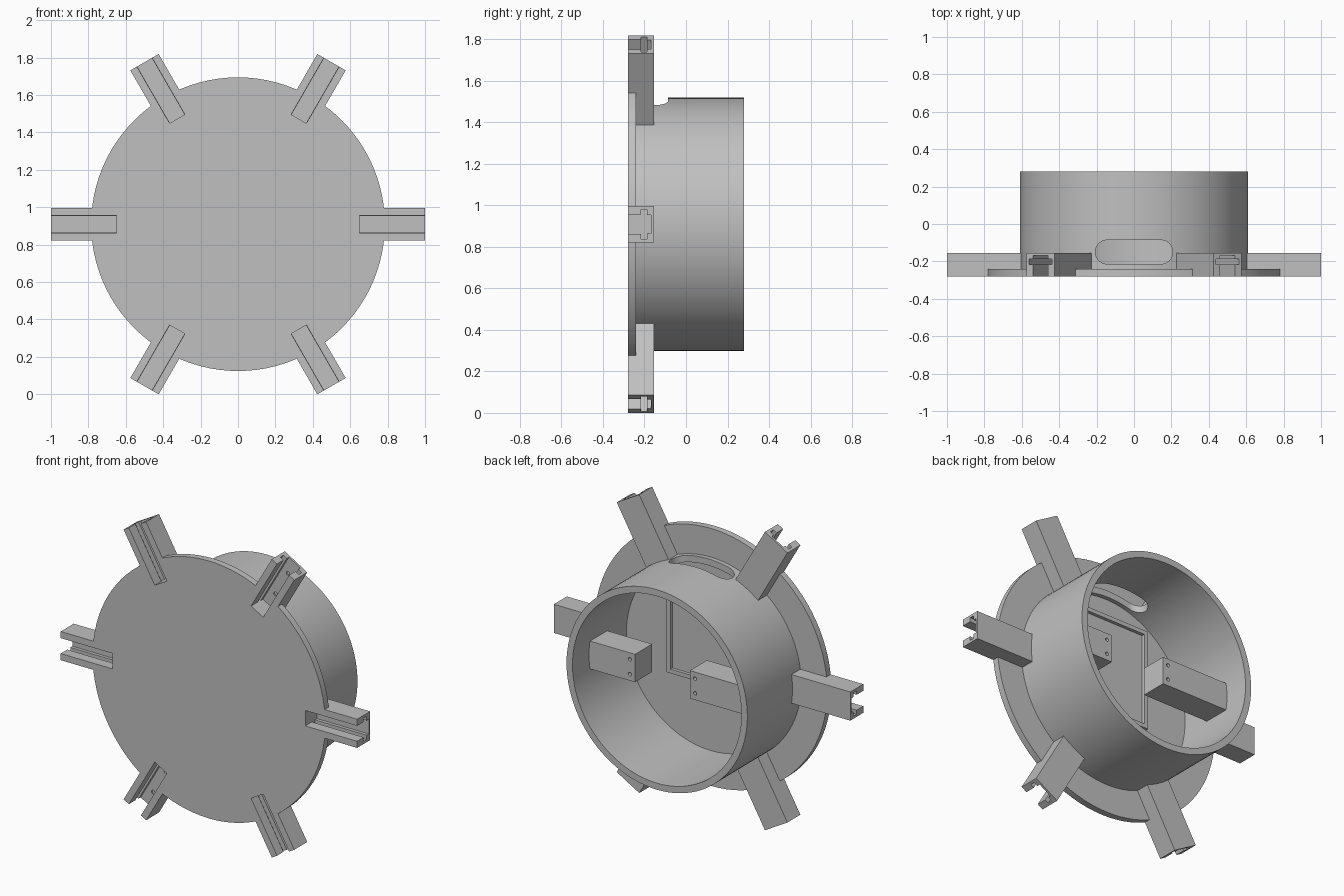
import bpy, bmesh, math
from mathutils import Matrix, Vector

cube = bpy.data.objects.get("Cube")
if cube:
    bpy.data.objects.remove(cube, do_unlink=True)

CZ = 0.909                      # height of the hub axis
FRONT, PLATE_BACK, ARM_BACK, RIM = -0.28, -0.24, -0.155, 0.28
PLATE_R, HUB_R, BORE_R = 0.785, 0.61, 0.57
ARM_IN, ARM_OUT, ARM_HALF = 0.65, 1.0, 0.0875
SIDES = 96

grey = bpy.data.materials.new("plain grey")
grey.use_nodes = True
grey.diffuse_color = (0.53, 0.53, 0.53, 1)
grey.node_tree.nodes["Principled BSDF"].inputs["Base Color"].default_value = grey.diffuse_color


def prism(name, points, offset):
    """Extrude a closed outline by an offset vector."""
    bm = bmesh.new()
    face = bm.faces.new([bm.verts.new(p) for p in points])
    new = bmesh.ops.extrude_face_region(bm, geom=[face])["geom"]
    verts = [v for v in new if isinstance(v, bmesh.types.BMVert)]
    bmesh.ops.translate(bm, verts=verts, vec=Vector(offset))
    bmesh.ops.recalc_face_normals(bm, faces=bm.faces)
    mesh = bpy.data.meshes.new(name)
    bm.to_mesh(mesh)
    bm.free()
    mesh.materials.append(grey)
    ob = bpy.data.objects.new(name, mesh)
    bpy.context.collection.objects.link(ob)
    return ob


def box(name, x0, x1, y0, y1, z0, z1):
    return prism(name, [(x0, y0, z0), (x1, y0, z0), (x1, y0, z1), (x0, y0, z1)], (0, y1 - y0, 0))


def disc(name, r, y0, y1, x=0, n=SIDES):
    ring = [(x + r * math.cos(2 * math.pi * i / n), y0, r * math.sin(2 * math.pi * i / n))
            for i in range(n)]
    return prism(name, ring, (0, y1 - y0, 0))


def activate(ob):
    bpy.ops.object.select_all(action='DESELECT')
    ob.select_set(True)
    bpy.context.view_layer.objects.active = ob


def cut(ob, cutter):
    mod = ob.modifiers.new("cut", 'BOOLEAN')
    mod.operation, mod.solver, mod.object = 'DIFFERENCE', 'EXACT', cutter
    activate(ob)
    bpy.ops.object.modifier_apply(modifier=mod.name)
    bpy.data.objects.remove(cutter, do_unlink=True)


def smooth(ob):
    activate(ob)
    bpy.ops.object.shade_smooth_by_angle(angle=math.radians(30))


def turn(ob, angle):
    ob.data.transform(Matrix.Rotation(-angle, 4, 'Y'))


angles = [math.radians(60 * i) for i in range(6)]
parts = []

# Round front plate, notched where the arms enter
plate = disc("front_plate", PLATE_R, FRONT, PLATE_BACK)
for a in angles:
    notch = box("notch", ARM_IN, ARM_OUT, FRONT - 0.1, PLATE_BACK + 0.1, -ARM_HALF, ARM_HALF)
    turn(notch, a)
    cut(plate, notch)
parts.append(plate)

# Open tube behind the plate
hub = disc("hub_tube", HUB_R, PLATE_BACK, RIM)
cut(hub, disc("bore", BORE_R, PLATE_BACK - 0.1, RIM + 0.1))

# Rounded slot through the top of the tube
R, HALF, MID = 0.064, 0.143, -0.15
outline = []
for i in range(34):
    side = 1 if i < 17 else -1
    t = math.pi * ((i % 17) / 16 - 0.5) + (0 if side > 0 else math.pi)
    outline.append((side * HALF + R * math.cos(t), MID + R * math.sin(t), 0.3))
cut(hub, prism("slot", outline, (0, 0, 0.5)))
parts.append(hub)

# Six arms with a stepped channel open to the front and the outer end
steps = [(FRONT, ARM_HALF), (FRONT, 0.047), (-0.217, 0.047), (-0.217, 0.072),
         (-0.188, 0.072), (-0.188, 0.045), (-0.168, 0.045)]
profile = [(ARM_BACK, ARM_HALF)] + steps
profile += [(y, -z) for y, z in reversed(profile)]
for i, a in enumerate(angles):
    arm = prism(f"arm_{i + 1}", [(ARM_IN, y, z) for y, z in profile], (ARM_OUT - ARM_IN, 0, 0))
    for x in (0.74, 0.91):
        cut(arm, disc("screw_hole", 0.012, -0.2, -0.16, x, 12))
    root = box(f"arm_root_{i + 1}", BORE_R + 0.02, ARM_IN, PLATE_BACK, ARM_BACK,
               -ARM_HALF, ARM_HALF)
    for ob in (arm, root):
        turn(ob, a)
        parts.append(ob)

# Two blocks reaching inward from the tube wall, each with two screw holes
for name, side, inner in (("left_block", 1, 0.26), ("right_block", -1, 0.11)):
    x0, x1 = sorted((side * inner, side * 0.585))
    block = box(name, x0, x1, -0.045, 0.12, -0.085, 0.085)
    for z in (-0.045, 0.045):
        hole = disc("screw_hole", 0.011, 0.08, 0.2, side * (inner + 0.035), 16)
        hole.data.transform(Matrix.Translation((0, 0, z)))
        cut(block, hole)
    parts.append(block)

# Thin raised frame on the floor of the tube
X, LOW, HIGH, W = 0.285, -0.16, 0.46, 0.025
for name, x0, x1, z0, z1 in (("left_rail", X - W, X, LOW, HIGH),
                             ("right_rail", -X, W - X, LOW, HIGH),
                             ("top_rail", W - X, X - W, HIGH - W, HIGH),
                             ("bottom_rail", W - X, X - W, LOW, LOW + W)):
    parts.append(box("frame_" + name, x0, x1, PLATE_BACK, PLATE_BACK + 0.02, z0, z1))

# Lift everything onto the ground and shade
for ob in parts:
    ob.data.transform(Matrix.Translation((0, 0, CZ)))
    smooth(ob)
